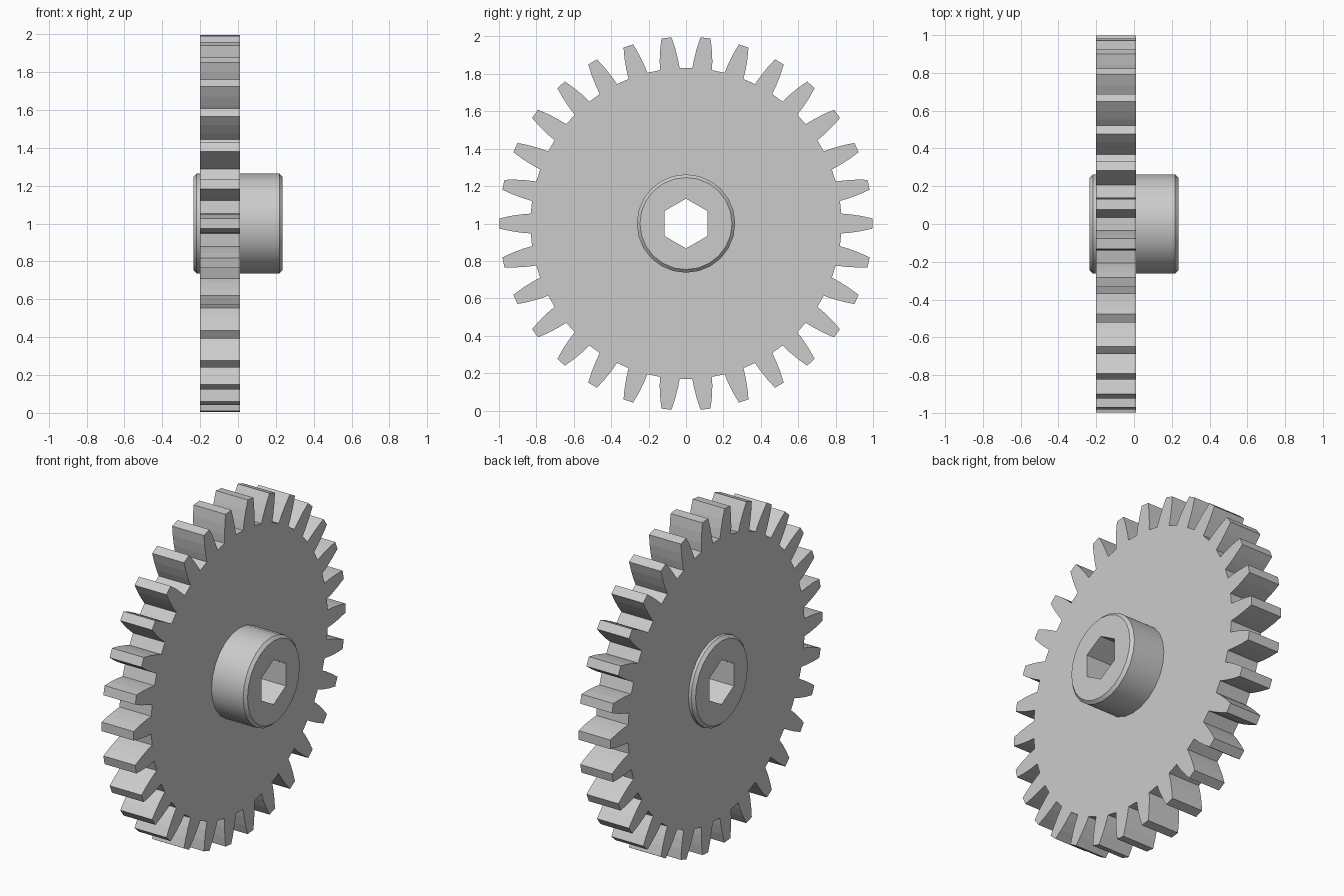
import bpy, bmesh
from math import sin, cos, pi, radians

cube = bpy.data.objects.get("Cube")
if cube:
    bpy.data.objects.remove(cube)

TEETH = 30
AXLE_Z = 1.0

# Single grey material
grey = bpy.data.materials.new("plain grey")
grey.use_nodes = True
colour = (0.6, 0.6, 0.6, 1)
grey.diffuse_color = colour
grey.node_tree.nodes["Principled BSDF"].inputs["Base Color"].default_value = colour


def ring_solid(name, sections):
    """Join (x, outline) sections, each to the next and the last to the first."""
    bm = bmesh.new()
    loops = [[bm.verts.new((x, y, AXLE_Z + z)) for y, z in pts] for x, pts in sections]
    n = len(loops[0])
    for a, b in zip(loops, loops[1:] + loops[:1]):
        for i in range(n):
            j = (i + 1) % n
            bm.faces.new((a[i], a[j], b[j], b[i]))
    bmesh.ops.recalc_face_normals(bm, faces=bm.faces)
    mesh = bpy.data.meshes.new(name)
    bm.to_mesh(mesh)
    bm.free()
    mesh.materials.append(grey)
    obj = bpy.data.objects.new(name, mesh)
    bpy.context.collection.objects.link(obj)
    return obj


def circle(radius, n):
    return [(radius * cos(2 * pi * i / n), radius * sin(2 * pi * i / n)) for i in range(n)]


def hexagon(radius, n):
    """Hexagon with corners up and down, sampled at n even angles."""
    pts = []
    for i in range(n):
        a = 2 * pi * i / n
        off = (a + pi / 6) % (pi / 3) - pi / 6
        r = radius * cos(pi / 6) / cos(off)
        pts.append((r * cos(a), r * sin(a)))
    return pts


# Toothed wheel: one tooth flank (radius, half width), mirrored and repeated
flank = [(0.83, 0.053), (0.88, 0.049), (0.94, 0.040), (0.998, 0.027)]
tooth = [(r, -w) for r, w in flank] + [(r, w) for r, w in reversed(flank)]
outline = []
for k in range(TEETH):
    c, s = cos(2 * pi * k / TEETH), sin(2 * pi * k / TEETH)
    outline += [(r * c - w * s, r * s + w * c) for r, w in tooth]
inner = circle(0.23, len(outline))
# Turn the inner ring so it lines up with the first tooth's lower corner
half = len(tooth) // 2
inner = inner[-half:] + inner[:-half]
ring_solid("toothed_wheel", [(-0.2, inner), (-0.2, outline), (0.01, outline), (0.01, inner)])

# Hub with chamfered rims and a hexagonal bore
SIDES = 24
END, RIM, CHAMFER = 0.235, 0.263, 0.017
bore = hexagon(0.133, SIDES)
face_edge = circle(RIM - CHAMFER, SIDES)
rim = circle(RIM, SIDES)
hub = ring_solid("hub", [(-END, bore), (-END, face_edge), (CHAMFER - END, rim),
                         (END - CHAMFER, rim), (END, face_edge), (END, bore)])
bpy.ops.object.select_all(action="DESELECT")
hub.select_set(True)
bpy.context.view_layer.objects.active = hub
bpy.ops.object.shade_smooth_by_angle(angle=radians(30))
